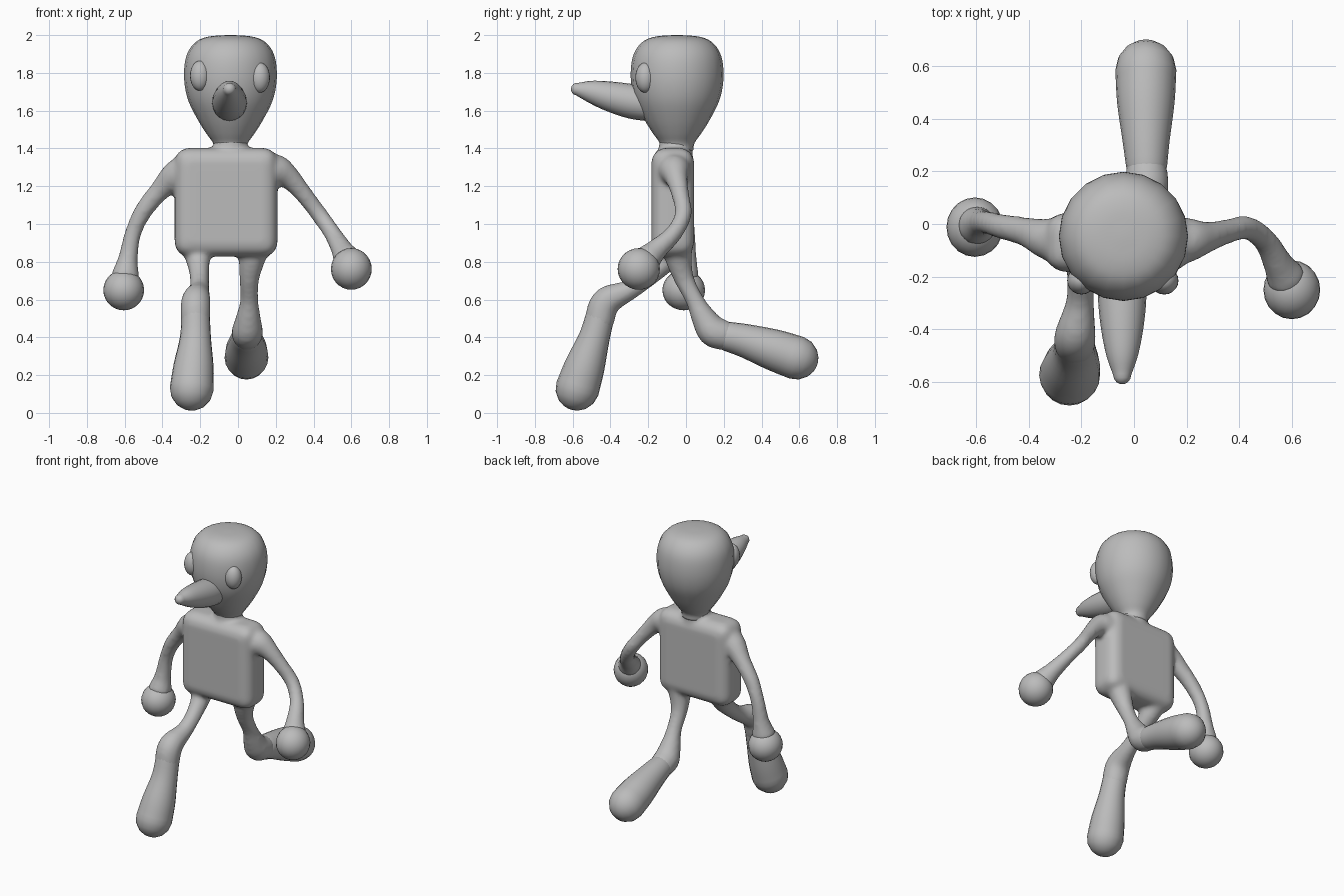
import bpy, bmesh
from math import sin, cos, pi, radians
from mathutils import Vector, Matrix, Quaternion

cube = bpy.data.objects.get("Cube")
if cube:
    bpy.data.objects.remove(cube, do_unlink=True)

GREY = 0.5
clay = bpy.data.materials.new("plain grey")
clay.use_nodes = True
clay.diffuse_color = (GREY, GREY, GREY, 1)
clay.node_tree.nodes["Principled BSDF"].inputs["Base Color"].default_value = (GREY, GREY, GREY, 1)


def finish(bm, name):
    bmesh.ops.recalc_face_normals(bm, faces=bm.faces[:])
    mesh = bpy.data.meshes.new(name)
    bm.to_mesh(mesh)
    bm.free()
    mesh.shade_smooth()
    mesh.materials.append(clay)
    obj = bpy.data.objects.new(name, mesh)
    bpy.context.collection.objects.link(obj)
    return obj


def spline(points, steps=4):
    """Smooth the (x, y, z, radius) points with a Catmull-Rom curve."""
    p = [Vector(q) for q in points]
    p = [p[0] * 2 - p[1]] + p + [p[-1] * 2 - p[-2]]
    out = []
    for a, b, c, d in zip(p, p[1:], p[2:], p[3:]):
        for i in range(steps):
            t = i / steps
            out.append((b * 2 + (c - a) * t + (a * 2 - b * 5 + c * 4 - d) * t * t
                        + (b * 3 - a - c * 3 + d) * t ** 3) / 2)
    return out + [p[-2]]


def tube(bm, points, dome_start=False, dome_end=False, sides=20):
    """Sweep a circle of changing radius along a path, with optional round ends."""
    path = spline(points)
    centres = [v.to_3d() for v in path]
    radii = [v.w for v in path]
    first = (centres[0] - centres[1]).normalized()
    last = (centres[-1] - centres[-2]).normalized()
    angles = [radians(a) for a in (25, 50, 70, 84)]
    if dome_start:
        c, r = centres[0], radii[0]
        centres = [c + first * r * sin(a) for a in reversed(angles)] + centres
        radii = [r * cos(a) for a in reversed(angles)] + radii
    if dome_end:
        c, r = centres[-1], radii[-1]
        centres += [c + last * r * sin(a) for a in angles]
        radii += [r * cos(a) for a in angles]
    old = (centres[1] - centres[0]).normalized()
    turn = old.to_track_quat('Z', 'Y')
    rings = []
    for i, (c, r) in enumerate(zip(centres, radii)):
        new = (centres[min(i + 1, len(centres) - 1)] - centres[max(i - 1, 0)]).normalized()
        turn = old.rotation_difference(new) @ turn
        old = new
        rings.append([bm.verts.new(c + turn @ Vector((r * cos(a), r * sin(a), 0)))
                      for a in (2 * pi * k / sides for k in range(sides))])
    for low, high in zip(rings, rings[1:]):
        for k in range(sides):
            n = (k + 1) % sides
            bm.faces.new((low[k], low[n], high[n], high[k]))
    bm.faces.new(rings[0][::-1])
    bm.faces.new(rings[-1])


def ball(name, centre, size):
    bm = bmesh.new()
    bmesh.ops.create_uvsphere(bm, u_segments=20, v_segments=14, radius=1,
                              matrix=Matrix.Translation(centre) @ Matrix.Diagonal((*size, 1)))
    return finish(bm, name)


# Body: soft box torso, neck, arms and thighs fused into one skin
bm = bmesh.new()
bmesh.ops.create_cube(bm, size=1, matrix=Matrix.Translation((-.063, -.07, 1.115))
                      @ Matrix.Diagonal((.545, .225, .575, 1)))
bmesh.ops.bevel(bm, geom=bm.edges[:], offset=.075, segments=4, profile=.5, affect='EDGES')
tube(bm, [(-.04, -.06, 1.3, .1), (-.04, -.055, 1.39, .09), (-.04, -.05, 1.46, .09)])
# Left arm
tube(bm, [(.14, -.065, 1.28, .09), (.21, -.06, 1.28, .085), (.275, -.05, 1.24, .06),
          (.35, -.03, 1.155, .047), (.43, -.015, 1.05, .045), (.5, -.065, .95, .046),
          (.55, -.155, .865, .058), (.575, -.2, .82, .075)], True, True)
# Right arm
tube(bm, [(-.23, -.07, 1.28, .09), (-.32, -.06, 1.265, .08), (-.41, -.03, 1.18, .056),
          (-.5, -.01, 1.07, .048), (-.556, .005, .95, .044), (-.582, .005, .82, .052),
          (-.596, -.005, .73, .075)], True, True)
# Right thigh stepping forward, left thigh trailing
tube(bm, [(-.235, -.06, .93, .09), (-.215, -.09, .83, .068), (-.205, -.18, .735, .052),
          (-.205, -.29, .655, .053), (-.22, -.4, .605, .075), (-.225, -.44, .56, .08),
          (-.225, -.46, .48, .078)], True, True)
tube(bm, [(.1, -.05, .93, .09), (.075, -.04, .82, .072), (.06, -.01, .71, .053),
          (.06, .045, .6, .048), (.055, .09, .51, .065), (.05, .14, .435, .083),
          (.048, .2, .41, .08)], True, True)
body = finish(bm, "body")
skin = body.modifiers.new("fuse", 'REMESH')
skin.mode = 'VOXEL'
skin.voxel_size = .014
skin.use_smooth_shade = True
soften = body.modifiers.new("soften", 'SMOOTH')
soften.factor = .5
soften.iterations = 8

# Lower legs, each ending in a rounded stump
legs = {
    "right_lower_leg": [(-.225, -.45, .53, .075), (-.225, -.485, .4, .082),
                        (-.235, -.535, .25, .106), (-.245, -.575, .128, .116)],
    "left_lower_leg": [(.048, .22, .405, .078), (.046, .32, .38, .09),
                       (.045, .46, .335, .109), (.045, .585, .292, .116)],
}
for name, points in legs.items():
    bm = bmesh.new()
    tube(bm, points, True, True)
    finish(bm, name)

# Hands
ball("left_hand", (.6, -.25, .762), (.108, .112, .11))
ball("right_hand", (-.605, -.012, .65), (.108, .113, .107))

# Head: an egg narrowing down to the neck
bm = bmesh.new()
profile = [(1.39, .085), (1.43, .093), (1.48, .128), (1.55, .172), (1.65, .222), (1.75, .244),
           (1.85, .242), (1.92, .22), (1.97, .175), (1.993, .11), (2.0, .02)]
tube(bm, [(-.04, -.047, z, r) for z, r in profile])
finish(bm, "head")

# Eyes
ball("left_eye", (.115, -.215, 1.775), (.054, .053, .08))
ball("right_eye", (-.2, -.215, 1.785), (.054, .053, .08))

# Long nose, tipped slightly upward
bm = bmesh.new()
tube(bm, [(-.045, -.15, 1.63, .09), (-.045, -.28, 1.648, .092), (-.045, -.4, 1.675, .08),
          (-.045, -.5, 1.7, .06), (-.045, -.575, 1.714, .034)], False, True)
finish(bm, "nose")
